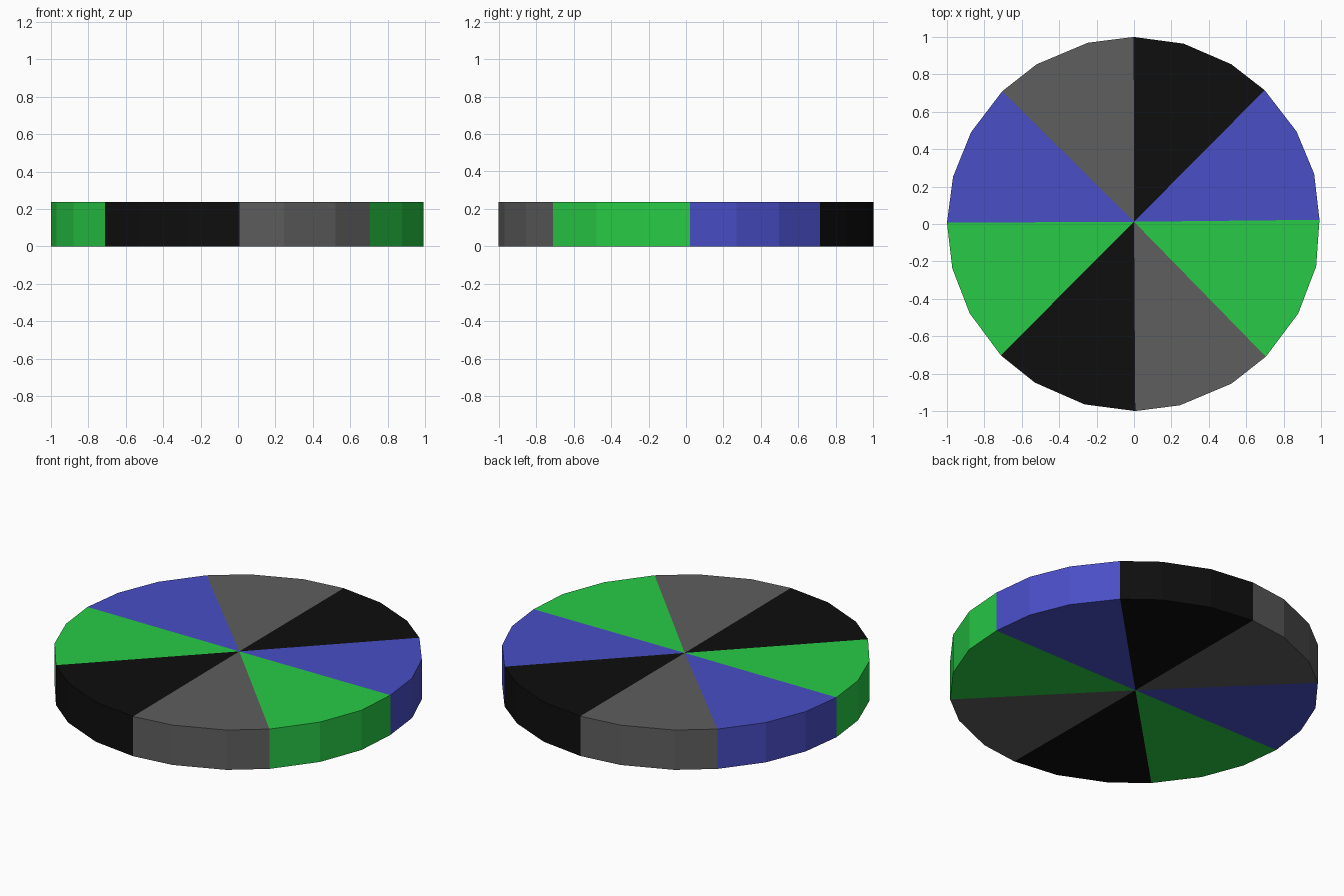
import bpy, bmesh, math

if "Cube" in bpy.data.objects:
    bpy.data.objects.remove(bpy.data.objects["Cube"])

HEIGHT = 0.238
HUB = (0.0, 0.012)


def lin(c):
    c /= 255
    return c / 12.92 if c <= 0.04045 else ((c + 0.055) / 1.055) ** 2.4


def material(name, rgb):
    m = bpy.data.materials.new(name)
    m.diffuse_color = (*[lin(c) for c in rgb], 1)
    m.use_nodes = True
    m.node_tree.nodes["Principled BSDF"].inputs["Base Color"].default_value = m.diffuse_color
    return m


blue = material("blue", (73, 78, 198))
green = material("green", (40, 202, 70))
grey = material("grey", (94, 94, 94))
black = material("black", (14, 14, 14))

# Rim angles in degrees, three flat sides per wedge, slightly uneven
RIM = [1.3, 15.6, 29.7, 45.7, 58.7, 74.6, 90.1, 104.3, 121.4, 134.8, 150.6, 165.4,
       179.6, 193.7, 208.5, 224.6, 238.0, 254.7, 270.4, 284.2, 301.4, 314.8, 331.4, 346.9]
COLOURS = [blue, black, grey, blue, green, black, grey, green]


def rim_point(i):
    a = math.radians(RIM[i % 24])
    r = 0.992 if i % 24 == 0 else 1.0
    return r * math.cos(a), r * math.sin(a)


# Eight closed wedges around the hub
for w, mat in enumerate(COLOURS):
    outline = [HUB] + [rim_point(3 * w + k) for k in range(4)]
    bm = bmesh.new()
    base = bm.faces.new([bm.verts.new((x, y, 0)) for x, y in outline])
    up = bmesh.ops.extrude_face_region(bm, geom=[base], use_keep_orig=True)
    top = [v for v in up["geom"] if isinstance(v, bmesh.types.BMVert)]
    bmesh.ops.translate(bm, verts=top, vec=(0, 0, HEIGHT))
    bmesh.ops.recalc_face_normals(bm, faces=bm.faces[:])
    me = bpy.data.meshes.new(f"wedge_{w + 1}")
    bm.to_mesh(me)
    bm.free()
    me.materials.append(mat)
    bpy.context.collection.objects.link(bpy.data.objects.new(f"wedge_{w + 1}", me))
